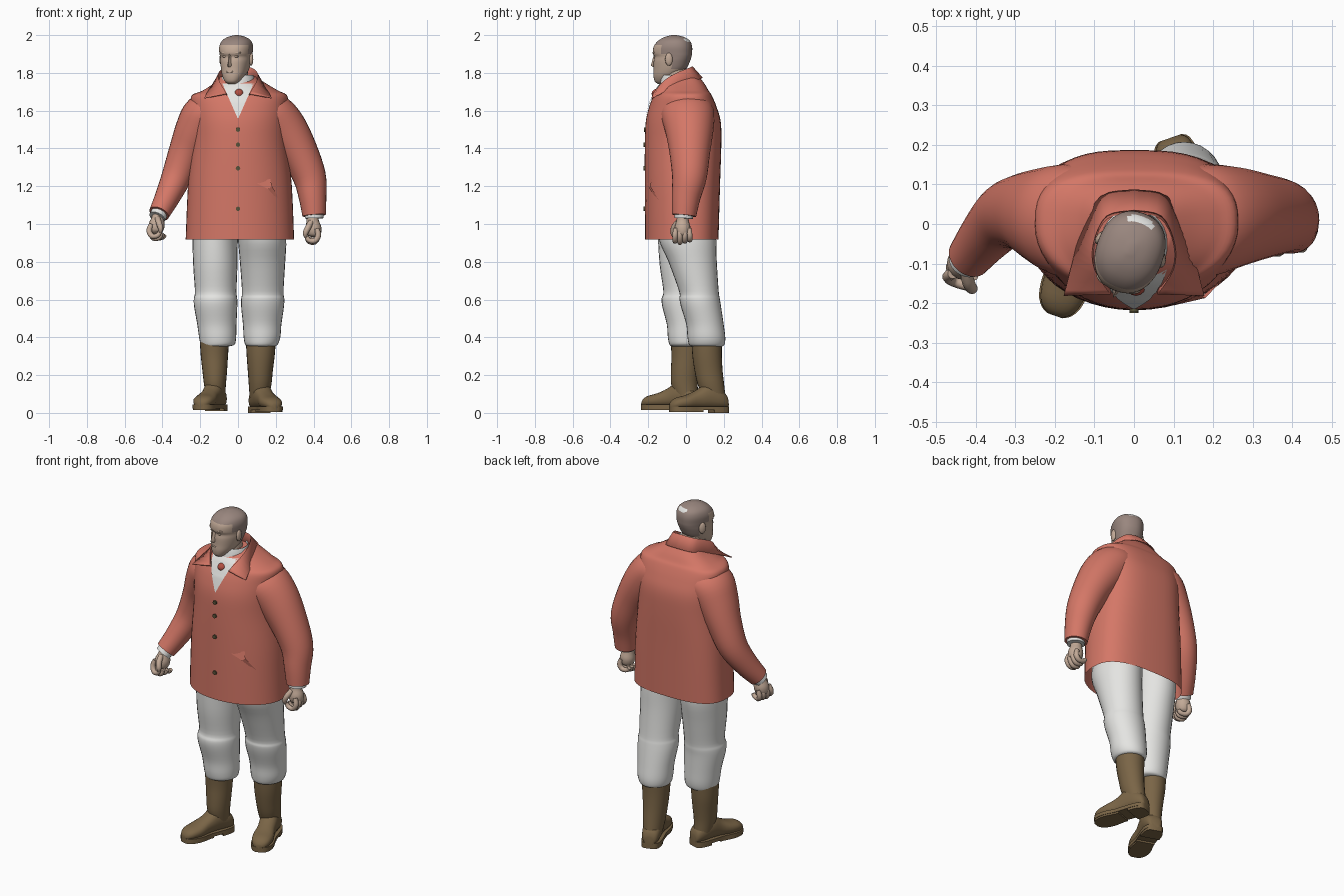
import bpy, bmesh, math
from mathutils import Vector, Matrix

if "Cube" in bpy.data.objects:
    bpy.data.objects.remove(bpy.data.objects["Cube"])

def mat(name, r, g, b):
    m = bpy.data.materials.new(name)
    m.diffuse_color = (r, g, b, 1)
    m.use_nodes = True
    m.node_tree.nodes["Principled BSDF"].inputs["Base Color"].default_value = m.diffuse_color
    return m

COAT = mat("coat red", 0.66, 0.185, 0.135)
WHITE = mat("off white cloth", 0.78, 0.78, 0.76)
BOOT = mat("boot brown", 0.195, 0.13, 0.062)
SKIN = mat("skin", 0.54, 0.40, 0.31)
HAIR = mat("hair", 0.32, 0.24, 0.21)
BUTTON = mat("button olive", 0.10, 0.085, 0.04)
SCARF = mat("undershirt red", 0.45, 0.08, 0.055)

def smooth(rows, k=4):
    """Catmull-Rom interpolation of section tuples."""
    out = []
    for i in range(len(rows) - 1):
        p = [rows[max(i - 1, 0)], rows[i], rows[i + 1], rows[min(i + 2, len(rows) - 1)]]
        for j in range(k):
            t = j / k
            out.append(tuple(0.5 * (2 * b + (c - a) * t + (2 * a - 5 * b + 4 * c - d) * t * t
                       + (3 * b - a - 3 * c + d) * t ** 3) for a, b, c, d in zip(*p)))
    return out + [tuple(rows[-1])]

def loft(name, rings, m, caps=(True, True), closed=True, angle=50):
    bm = bmesh.new()
    vs = [[bm.verts.new(p) for p in r] for r in rings]
    n = len(rings[0])
    for a, b in zip(vs, vs[1:]):
        for i in range(n if closed else n - 1):
            j = (i + 1) % n
            bm.faces.new((a[i], a[j], b[j], b[i]))
    if caps[0]: bm.faces.new(vs[0])
    if caps[1]: bm.faces.new(vs[-1])
    bmesh.ops.recalc_face_normals(bm, faces=bm.faces)
    me = bpy.data.meshes.new(name)
    bm.to_mesh(me)
    bm.free()
    ob = bpy.data.objects.new(name, me)
    bpy.context.collection.objects.link(ob)
    me.materials.append(m)
    me.shade_smooth()
    me.set_sharp_from_angle(angle=math.radians(angle))
    return ob

def oval(cx, cy, z, rx, ry, n=28):
    return [(cx + rx * math.cos(2 * math.pi * i / n), cy + ry * math.sin(2 * math.pi * i / n), z) for i in range(n)]

def tube(name, path, m, n=20, k=4):
    """Sections: x, y, z, radius and optionally a second radius along y."""
    path = smooth(path, k)
    rings = []
    for i, p in enumerate(path):
        t = (Vector(path[min(i + 1, len(path) - 1)][:3]) - Vector(path[max(i - 1, 0)][:3])).normalized()
        u = Vector((0, 1, 0)).cross(t).normalized()
        v = t.cross(u)
        rings.append([Vector(p[:3]) + p[3] * u * math.cos(a) + p[-1] * v * math.sin(a)
                      for a in (2 * math.pi * j / n for j in range(n))])
    return loft(name, rings, m)

def ball(name, loc, scale, m, rot=0):
    rings = [oval(0, 0, math.sin(a), math.cos(a), math.cos(a), 16)
             for a in (math.radians(-87 + 174 * i / 10) for i in range(11))]
    ob = loft(name, rings, m)
    ob.data.transform(Matrix.Translation(loc) @ Matrix.Rotation(rot, 4, 'Z') @ Matrix.Diagonal((*scale, 1)))
    return ob

# coat body: z, left, right, front depth, back depth
COATROWS = smooth([(0.918, .277, .297, .216, .172), (1.2, .265, .285, .218, .18), (1.42, .245, .262, .218, .187),
                   (1.54, .245, .26, .213, .184), (1.62, .25, .262, .195, .162), (1.68, .245, .26, .172, .137),
                   (1.705, .19, .215, .158, .12), (1.74, .135, .155, .14, .10), (1.78, .095, .095, .10, .07)], 5)

def coat_y(x, z):
    """Front surface of the coat."""
    r = min(COATROWS, key=lambda q: abs(q[0] - z))
    a = r[2] if x > 0 else r[1]
    return -r[3] * max(0, 1 - abs(x / a) ** 2.1) ** (1 / 2.1)

def coat_ring(r, n=48):
    pts = []
    for i in range(n):
        c, s = math.cos(2 * math.pi * i / n), math.sin(2 * math.pi * i / n)
        e = 2 / (2.8 if s > 0 else 2.1)
        x = math.copysign(abs(c) ** e, c) * (r[2] if c > 0 else r[1])
        pts.append((x, math.copysign(abs(s) ** e, s) * (r[4] if s > 0 else r[3]), r[0]))
    return pts

loft("coat_body", [coat_ring(r) for r in COATROWS], COAT, (False, True))

# sleeves widen into the shoulders, white cuffs
tube("sleeve_right", [(.13, .0, 1.60, .09, .14), (.185, .01, 1.575, .118, .142), (.25, .018, 1.495, .12, .128),
                      (.322, .02, 1.38, .102, .108), (.378, .018, 1.25, .088, .092),
                      (.395, .0, 1.14, .073, .076), (.403, -.01, 1.045, .062, .064)], COAT, 28)
tube("sleeve_left", [(-.12, .0, 1.60, .09, .14), (-.175, .01, 1.575, .118, .142), (-.222, .02, 1.495, .112, .125),
                     (-.275, .03, 1.38, .093, .1), (-.325, .02, 1.25, .08, .084),
                     (-.375, -.03, 1.14, .066, .07), (-.418, -.085, 1.055, .055, .057)], COAT, 28)
tube("cuff_right", [(.402, -.01, 1.07, .05), (.403, -.012, 1.03, .049)], WHITE)
tube("cuff_left", [(-.415, -.08, 1.06, .045), (-.428, -.098, 1.035, .044)], WHITE)

# shirt front in the V opening
rows = []
for i in range(13):
    z = 1.56 + .185 * i / 12
    w = .002 + .44 * (z - 1.56)
    rows.append([(w * s / 4, coat_y(w * s / 4, z) - .005, z) for s in range(-4, 5)])
loft("shirt_front", rows, WHITE, (False, False), closed=False)
loft("shirt_collar", [oval(0, -.045, z, r, r) for z, r in ((1.68, .1), (1.77, .088), (1.79, .08), (1.77, .074))],
     WHITE, (False, False))
ball("undershirt", (.005, -.147, 1.69), (.028, .035, .027), SCARF)

# coat collar: stand, fold and falling flap, mirrored half profiles
half = smooth([(0, .035, 1.835, 0, .088, 1.775), (.07, .02, 1.828, .085, .07, 1.768),
               (.103, -.05, 1.80, .135, -.02, 1.737), (.10, -.115, 1.76, .157, -.1, 1.708),
               (.06, -.178, 1.69, .178, -.182, 1.668)], 4)
full = [(-a, b, c, -d, e, f) for a, b, c, d, e, f in half[:0:-1]] + half
stand = [(p[0] * .93, p[1] * .85 - .008, max(p[2] - .08, 1.68)) for p in full]
c = loft("coat_collar", [stand, [p[:3] for p in full], [p[3:] for p in full]], COAT, (False, False), closed=False, angle=35)
s = c.modifiers.new("thickness", 'SOLIDIFY')
s.thickness = .005

# buttons and pocket folds
for z in (1.5, 1.42, 1.295, 1.08):
    y = coat_y(0, z)
    loft("button", [[(p[0], y + dy, z + p[1]) for p in oval(0, 0, 0, .012, .012, 12)] for dy in (.004, -.007)], BUTTON)
loft("pocket_fold_right", [[(x, coat_y(x, z) - d, z) for x, z, d in row] for row in
     ([(.10, 1.215, 0), (.17, 1.24, .002)], [(.16, 1.185, .008), (.18, 1.20, .014)], [(.218, 1.12, -.002), (.222, 1.125, 0)])],
     COAT, (False, False), closed=False, angle=20)

# trouser legs: z, cx, cy, rx, ry, with a knee crease and gathered hems
LEGS = {"right": [(.352, .123, .112, .07, .08), (.362, .124, .11, .086, .094), (.40, .127, .108, .097, .1),
                  (.47, .128, .1, .102, .099), (.56, .13, .08, .113, .106), (.605, .131, .072, .114, .107),
                  (.645, .131, .068, .11, .105), (.8, .13, .035, .12, .128),
                  (.92, .127, .008, .128, .152), (1.05, .11, .0, .125, .15)],
        "left": [(.352, -.118, .0, .07, .075), (.362, -.108, .0, .09, .088), (.40, -.108, .0, .098, .096),
                 (.47, -.112, -.002, .104, .1), (.56, -.118, -.012, .114, .113), (.605, -.119, -.012, .115, .117),
                 (.645, -.118, -.006, .11, .114), (.78, -.12, -.004, .117, .135),
                 (.92, -.12, .004, .12, .152), (1.05, -.105, .0, .125, .15)]}
for side, rows in LEGS.items():
    loft("trouser_leg_" + side, [oval(r[1], r[2], r[0], r[3], r[4]) for r in smooth(rows, 4)], WHITE)

# boots: foot sections are distance from heel, half width, height
FOOT = smooth([(0, .026, .07), (.012, .042, .10), (.05, .052, .13), (.11, .052, .16), (.17, .05, .122),
               (.23, .058, .095), (.28, .052, .082), (.308, .036, .066), (.32, .016, .048)], 3)

def boot(side, hx, hy, sx, base, shaft):
    d, w = Vector((sx * .33, -.944, 0)), Vector((.944, sx * .33, 0))
    at = lambda u, v, z: Vector((hx, hy, base + z)) + d * u + w * v
    rings = []
    for u, hw, h in FOOT:
        mid, hh = (h + .02) / 2, (h - .02) / 2
        rings.append([at(u, hw * math.cos(a), mid + hh * math.copysign(abs(math.sin(a)) ** .8, math.sin(a)))
                      for a in (2 * math.pi * i / 20 for i in range(20))])
    loft("boot_foot_" + side, rings, BOOT)
    # sole, heel block and forefoot pad
    for name, lo, hi, z0, z1, grow in (("sole", 0, .32, .014, .034, .004), ("heel", 0, .095, 0, .02, .002),
                                       ("tread", .14, .32, .004, .02, .001)):
        f = [q for q in FOOT if lo <= q[0] <= hi]
        outline = [(q[0], q[1] + grow) for q in f] + [(q[0], -q[1] - grow) for q in reversed(f)]
        loft("boot_%s_%s" % (name, side), [[at(u, v, z) for u, v in outline] for z in (z0, z1)], BOOT)
    loft("boot_shaft_" + side, [oval(cx, cy, z, rx, ry, 24) for z, cx, cy, rx, ry in smooth(shaft, 3)], BOOT)

boot("right", .092, .218, 1, 0, [(.08, .112, .15, .05, .06), (.15, .117, .132, .06, .07), (.22, .118, .12, .066, .074),
                                (.30, .12, .112, .074, .078), (.375, .121, .11, .079, .081)])
boot("left", -.095, .07, -1, .01, [(.08, -.118, .005, .05, .06), (.15, -.122, -.008, .058, .07), (.22, -.123, -.006, .065, .074),
                                   (.30, -.125, .0, .072, .077), (.375, -.125, .0, .077, .081)])

# hands: loosely closed fists
def hand(side, sx, wrist, yaw, lean):
    M = Matrix.Translation(wrist) @ Matrix.Rotation(yaw, 4, 'Z') @ Matrix.Rotation(lean, 4, 'X')
    parts = [tube("palm_" + side, [(0, 0, .03, .03), (0, 0, -.01, .032), (.004 * sx, 0, -.05, .042),
                                   (.008 * sx, 0, -.085, .036), (.008 * sx, 0, -.1, .016)], SKIN, 16)]
    for i in range(4):
        y = -.04 + .026 * i
        e = .006 * abs(i - 1)
        parts.append(tube("finger_" + side, [(.022 * sx, y * .9, -.055, .013), (.03 * sx, y, -.09, .015),
                     (.012 * sx, y, -.125 + e, .014), (-.02 * sx, y, -.122 + e, .013), (-.032 * sx, y, -.095, .011)], SKIN, 10, 3))
    parts.append(tube("thumb_" + side, [(-.008 * sx, -.025, -.02, .015), (-.025 * sx, -.046, -.05, .016),
                                        (-.038 * sx, -.05, -.08, .014), (-.036 * sx, -.044, -.1, .008)], SKIN, 10, 3))
    for p in parts:
        p.data.transform(M)

hand("right", 1, (.395, -.018, 1.03), 0, 0)
hand("left", -1, (-.423, -.09, 1.045), -.35, -.2)

# neck and head
tube("neck", [(0, -.03, 1.66, .066), (-.003, -.045, 1.74, .06), (-.008, -.06, 1.84, .058)], SKIN)
HM = Matrix.Translation((-.01, -.07, 0)) @ Matrix.Rotation(math.radians(-20), 4, 'Z')
HEAD = smooth([(1.742, .02, -.082, -.05), (1.755, .038, -.098, -.02), (1.785, .058, -.104, .03), (1.82, .070, -.102, .07),
               (1.86, .078, -.101, .09), (1.885, .08, -.097, .099), (1.905, .083, -.106, .102), (1.94, .085, -.1, .102),
               (1.97, .074, -.076, .09), (1.99, .046, -.042, .06), (2.0, .008, -.005, .02)], 4)
rings = []
for z, hw, yf, yb in HEAD:
    rings.append([(hw * math.copysign(abs(x) ** .85, x), (yf + yb) / 2 + (yb - yf) / 2 * math.copysign(abs(y) ** .9, y), z)
                  for x, y, _ in oval(0, 0, 0, 1, 1, 40)])
head = loft("head", rings, SKIN)
head.data.materials.append(HAIR)
head.data.materials.append(WHITE)
for p in head.data.polygons:  # hairline by height and depth, small pale patch at the crown
    x, y, z = p.center
    p.material_index = int(z > 1.95 or (y > -.03 and z > 1.90) or (y > .02 and z > 1.82))
    if abs(x) < .032 and y > .07 and 1.962 < z < 1.982:
        p.material_index = 2
nose = loft("nose", [[(-w, yb, z), (0, yf, z), (w, yb, z)] for z, w, yf, yb in
            ((1.83, .013, -.108, -.09), (1.838, .018, -.124, -.09), (1.86, .012, -.117, -.09), (1.9, .009, -.106, -.09))], SKIN)
bits = [head, nose, ball("mouth", (0, -.098, 1.806), (.024, .007, .006), SKIN)]
for sx in (-1, 1):
    bits.append(ball("ear", (.082 * sx, .008, 1.872), (.011, .02, .034), SKIN, .3 * sx))
    bits.append(ball("brow", (.034 * sx, -.09, 1.907), (.026, .011, .007), SKIN, .25 * sx))
    bits.append(ball("eye", (.032 * sx, -.088, 1.887), (.014, .008, .006), SKIN))
for b in bits:
    b.data.transform(HM)
